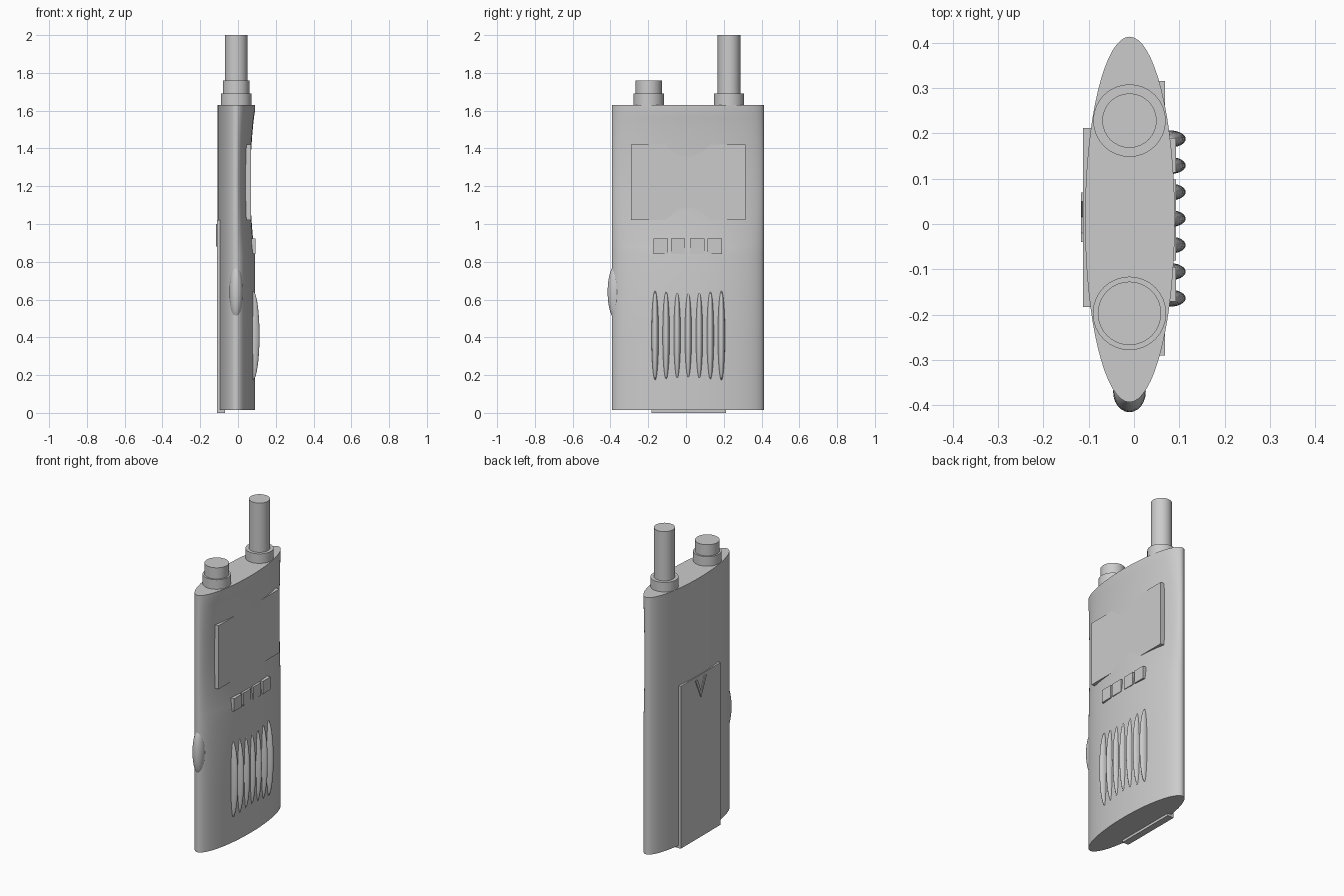
import bpy, bmesh, math

if "Cube" in bpy.data.objects:
    bpy.data.objects.remove(bpy.data.objects["Cube"])

CX, CY = -0.01, 0.01          # centre of the body cross-section


def finish(bm, name, smooth=True):
    bmesh.ops.recalc_face_normals(bm, faces=bm.faces[:])
    me = bpy.data.meshes.new(name)
    bm.to_mesh(me)
    bm.free()
    ob = bpy.data.objects.new(name, me)
    bpy.context.collection.objects.link(ob)
    if smooth:
        bpy.ops.object.select_all(action='DESELECT')
        ob.select_set(True)
        bpy.context.view_layer.objects.active = ob
        bpy.ops.object.shade_smooth_by_angle(angle=math.radians(35))
    return ob


def box(name, x, y, z):
    bm = bmesh.new()
    bmesh.ops.create_cube(bm, size=1)
    for v in bm.verts:
        v.co = [a + (b - a) * (c + 0.5) for (a, b), c in zip((x, y, z), v.co)]
    return finish(bm, name, False)


def ellipsoid(name, centre, radii):
    bm = bmesh.new()
    bmesh.ops.create_uvsphere(bm, u_segments=24, v_segments=16, radius=1)
    bmesh.ops.scale(bm, vec=radii, verts=bm.verts)
    bmesh.ops.translate(bm, vec=centre, verts=bm.verts)
    return finish(bm, name)


def loft(name, rings):
    bm = bmesh.new()
    loops = [[bm.verts.new(p) for p in ring] for ring in rings]
    n = len(loops[0])
    for a, b in zip(loops, loops[1:]):
        for i in range(n):
            j = (i + 1) % n
            bm.faces.new((a[i], a[j], b[j], b[i]))
    bm.faces.new(loops[0])
    bm.faces.new(loops[-1])
    return finish(bm, name)


def ring(z, front, back, half, cx=CX, cy=CY, n=64):
    pts = []
    for i in range(n):
        t = 2 * math.pi * i / n
        c = math.cos(t)
        pts.append((cx + c * (front if c > 0 else back), cy + half * math.sin(t), z))
    return pts


def stepped_cylinder(name, y, steps):
    return loft(name, [ring(z, r, r, r, CX, y, 32) for z, r in steps])


# Body: lens-shaped section with a shallow dip in the front around the screen
def front_radius(z):
    if z <= 0.84 or z >= 1.6:
        return 0.1
    return 0.1 - 0.025 * math.sin(math.pi * (z - 0.84) / 0.76) ** 0.8


levels = [0.015, 0.4] + [0.84 + 0.76 * i / 20 for i in range(21)] + [1.63]
loft("body", [ring(z, front_radius(z), 0.098, 0.403) for z in levels])

# Screen panel
box("screen", (0.0, 0.068), (-0.29, 0.315), (1.02, 1.42))

# Row of front keys
for i, y in enumerate((-0.133, -0.042, 0.06, 0.152)):
    box(f"key_{i + 1}", (0.03, 0.093), (y - 0.038, y + 0.038), (0.842, 0.922))

# Speaker ribs
for i in range(-3, 4):
    ellipsoid(f"speaker_rib_{i + 4}", (0.078, 0.012 + 0.0585 * i, 0.41), (0.036, 0.019, 0.237))

# Side push button
ellipsoid("side_button", (CX, -0.37, 0.64), (0.036, 0.045, 0.145))

# Antenna and control knob on top
stepped_cylinder("antenna", 0.228, [(1.6, 0.08), (1.69, 0.08), (1.69, 0.06), (2.0, 0.06)])
stepped_cylinder("control_knob", -0.197, [(1.6, 0.081), (1.69, 0.081), (1.69, 0.07), (1.76, 0.07)])

# Battery cover on the back
box("battery_cover", (-0.112, -0.07), (-0.183, 0.212), (0.0, 1.02))

# V-shaped grip mark on the cover
bm = bmesh.new()
outline = [(-0.04, 1.0), (-0.02, 1.0), (0.015, 0.915), (0.05, 1.0), (0.07, 1.0), (0.015, 0.88)]
near = [bm.verts.new((-0.117, y, z)) for y, z in outline]
far = [bm.verts.new((-0.105, y, z)) for y, z in outline]
bm.faces.new(near)
bm.faces.new(far)
for i in range(6):
    j = (i + 1) % 6
    bm.faces.new((near[i], near[j], far[j], far[i]))
finish(bm, "cover_grip", False)
